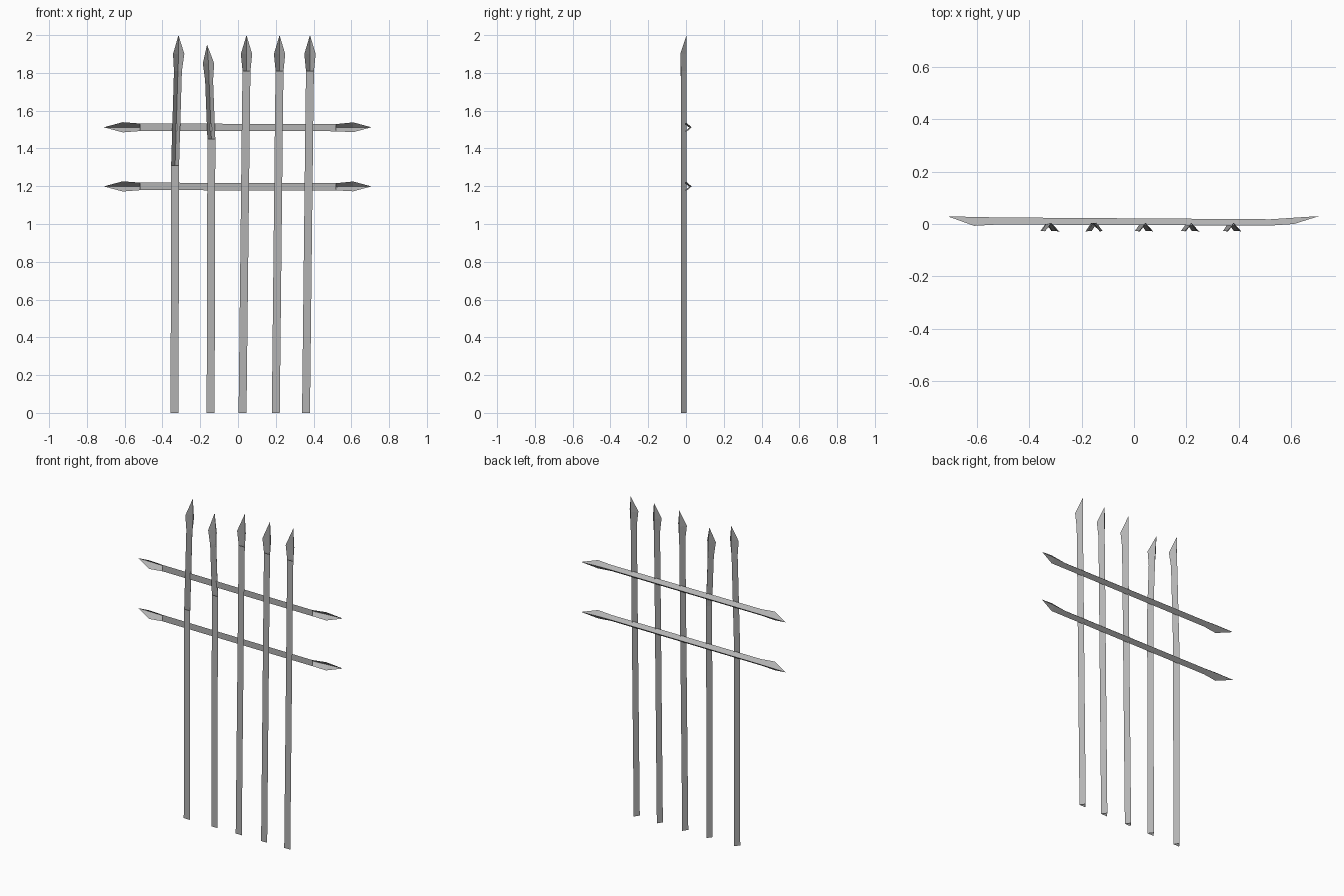
import bpy
import bmesh
from mathutils import Vector

cube = bpy.data.objects.get("Cube")
if cube:
    bpy.data.objects.remove(cube, do_unlink=True)

GREY = (0.45, 0.45, 0.45, 1.0)
metal = bpy.data.materials.new("grey_metal")
metal.use_nodes = True
metal.diffuse_color = GREY
metal.node_tree.nodes["Principled BSDF"].inputs["Base Color"].default_value = GREY


def angle_bar(name, stations, tips, side, closed):
    """Folded bar: each station is (ridge centre, half width, edge y).
    tips = (start, end) points or None; closed = spans given a front plate."""
    bm = bmesh.new()
    rows = []
    for centre, half, edge_y in stations:
        c = Vector(centre)
        front = Vector((c.x, edge_y, c.z))
        rows.append([bm.verts.new(p) for p in (front - side * half, c, front + side * half)])
    for i, (a, b) in enumerate(zip(rows, rows[1:])):
        for k in range(2):
            bm.faces.new((a[k], a[k + 1], b[k + 1], b[k]))
        if i in closed:
            bm.faces.new((a[2], a[0], b[0], b[2]))
    # spear points
    for tip, row in zip(tips, (rows[0], rows[-1])):
        if tip:
            v = bm.verts.new(tip)
            for k in range(2):
                bm.faces.new((row[k], row[k + 1], v))
    bmesh.ops.recalc_face_normals(bm, faces=bm.faces)
    mesh = bpy.data.meshes.new(name)
    bm.to_mesh(mesh)
    bm.free()
    mesh.materials.append(metal)
    obj = bpy.data.objects.new(name, mesh)
    bpy.context.collection.objects.link(obj)
    return obj


# Upright posts: foot x, bend (x, z), neck x, barb x, tip x, tip z
posts = [
    (-0.336, -0.333, 1.31, -0.318, -0.314, -0.315, 2.0),
    (-0.145, -0.141, 1.45, -0.153, -0.156, -0.164, 1.95),
    (0.024, 0.042, 1.6, 0.045, 0.045, 0.045, 2.0),
    (0.20, 0.217, 1.6, 0.22, 0.22, 0.22, 2.0),
    (0.36, 0.378, 1.6, 0.381, 0.381, 0.381, 2.0),
]
RIDGE = 0.003
for n, (foot, bend, bend_z, neck, barb, tip, top) in enumerate(posts):
    stations = [
        ((foot, RIDGE, 0), 0.021, -0.027),
        ((bend, RIDGE, bend_z), 0.021, -0.027),
        ((neck, RIDGE, top - 0.19), 0.021, -0.027),
        ((barb, RIDGE, top - 0.1), 0.03, -0.03),
    ]
    closed = (0,) if n < 2 else (0, 1)
    angle_bar(f"post_{n + 1}", stations, (None, (tip, RIDGE, top)), Vector((1, 0, 0)), closed)

# Cross rails, pointed at both ends and bent slightly back
for name, z in (("upper_rail", 1.512), ("lower_rail", 1.199)):
    stations = [
        ((-0.61, 0.027, z), 0.027, -0.007),
        ((-0.52, 0.025, z), 0.02, -0.002),
        ((0.52, 0.018, z - 0.002), 0.019, -0.006),
        ((0.61, 0.024, z), 0.026, 0.0),
    ]
    angle_bar(name, stations, ((-0.71, 0.029, z), (0.706, 0.03, z)), Vector((0, 0, 1)), (1,))
